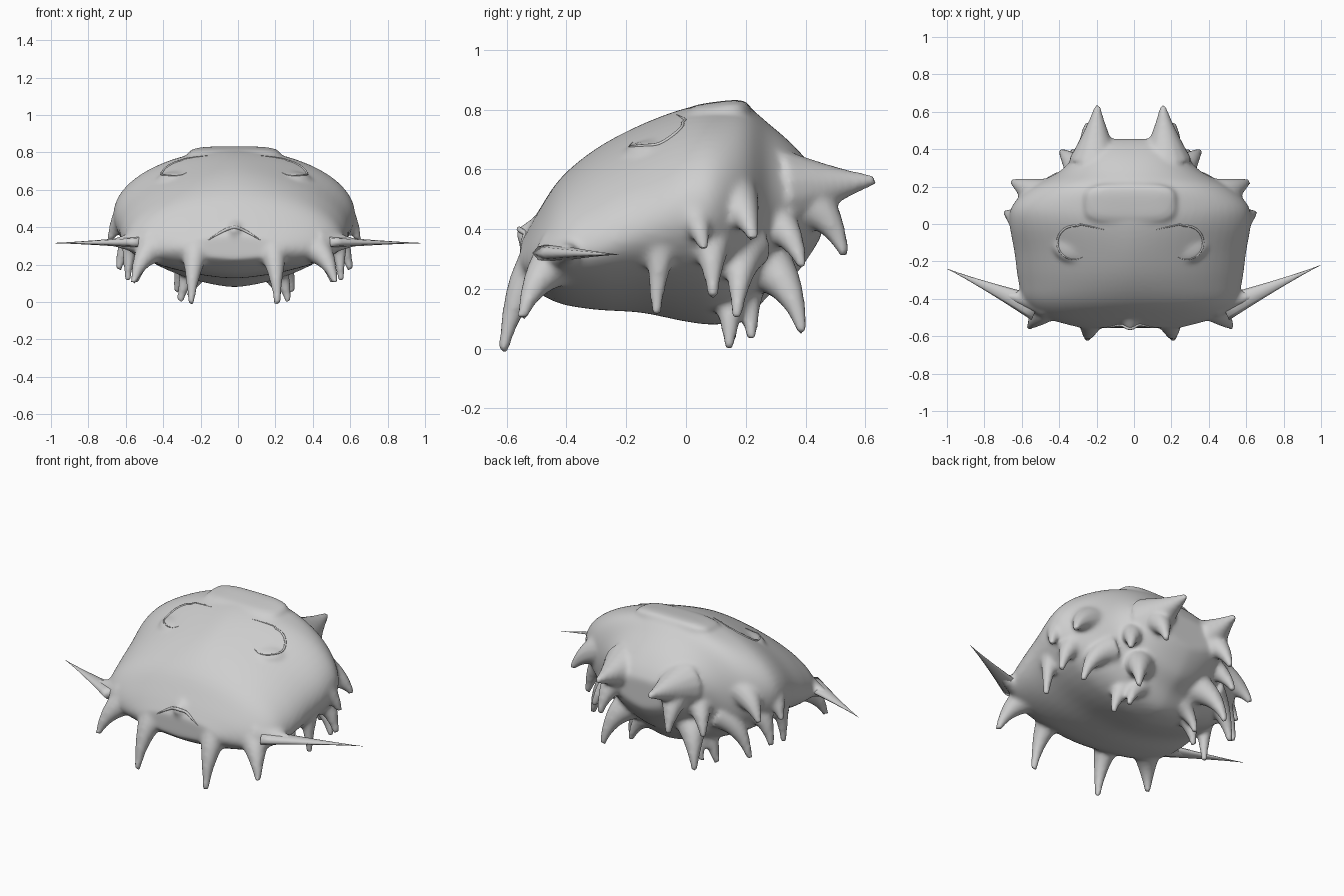
import bpy, bmesh, math
from mathutils import Vector, Matrix
from mathutils.bvhtree import BVHTree

if "Cube" in bpy.data.objects:
    bpy.data.objects.remove(bpy.data.objects["Cube"])

OFF = -0.02   # the body sits slightly left of centre
mat = bpy.data.materials.new("light_grey")
mat.diffuse_color = (0.62, 0.62, 0.62, 1)
mat.use_nodes = True
mat.node_tree.nodes["Principled BSDF"].inputs["Base Color"].default_value = mat.diffuse_color


def add_object(name, data):
    ob = bpy.data.objects.new(name, data)
    bpy.context.collection.objects.link(ob)
    data.materials.append(mat)
    return ob


def skin(bm, rings):
    vs = [[bm.verts.new(p) for p in r] for r in rings]
    n = len(vs[0])
    for a, b in zip(vs, vs[1:]):
        for i in range(n):
            bm.faces.new((a[i], a[(i + 1) % n], b[(i + 1) % n], b[i]))
    bm.faces.new(vs[0][::-1])
    bm.faces.new(vs[-1])


def spike(bm, base, tip, r, bend=0.4, flat=1.0, sides=14, tipr=0.018, power=1.25):
    base, tip = Vector(base), Vector(tip)
    mid = (base + tip) / 2
    ctrl = mid.lerp(Vector((tip.x, tip.y, base.z)), bend)
    rings = []
    for k in range(11):
        t = k / 10
        p = base * (1 - t) ** 2 + ctrl * 2 * t * (1 - t) + tip * t * t
        d = ((ctrl - base) * (1 - t) + (tip - ctrl) * t).normalized()
        u = d.cross(Vector((0, 1, 0) if abs(d.y) < 0.8 else (1, 0, 0))).normalized()
        w = d.cross(u)
        rad = tipr + (r - tipr) * (1 - t) ** power
        rings.append([p + rad * (math.cos(a) * u * flat + math.sin(a) * w)
                      for a in (2 * math.pi * i / sides for i in range(sides))])
    skin(bm, rings)


def catmull(a, b, c, d, t):
    return [0.5 * (2 * q + (r - p) * t + (2 * p - 5 * q + 4 * r - s) * t * t
                   + (3 * q - p - 3 * r + s) * t ** 3) for p, q, r, s in zip(a, b, c, d)]


# domed shell: y, half width, top, bottom, height of widest point, roof sharpness
stations = [
    (-0.555, 0.27, 0.35, 0.23, 0.29, 1.0), (-0.50, 0.46, 0.45, 0.19, 0.29, 1.0),
    (-0.42, 0.565, 0.57, 0.15, 0.31, 1.1), (-0.30, 0.60, 0.67, 0.13, 0.34, 1.2),
    (-0.15, 0.62, 0.75, 0.12, 0.40, 1.25), (0.0, 0.645, 0.805, 0.09, 0.46, 1.15),
    (0.10, 0.63, 0.815, 0.08, 0.48, 1.05), (0.20, 0.53, 0.81, 0.10, 0.49, 1.0),
    (0.28, 0.38, 0.75, 0.18, 0.49, 1.0), (0.36, 0.30, 0.68, 0.24, 0.49, 0.9),
    (0.42, 0.25, 0.61, 0.32, 0.48, 0.8), (0.455, 0.18, 0.55, 0.38, 0.48, 0.8)]
bm = bmesh.new()
rings = []
S = [stations[0]] + stations + [stations[-1]]
for i in range(len(stations) - 1):
    steps = 4 if i < len(stations) - 2 else 5
    for k in range(steps):
        y, w, top, bot, mid, roof = catmull(*S[i:i + 4], k / 4)
        ring = []
        for j in range(64):
            a = 2 * math.pi * j / 64
            c, s = math.cos(a), math.sin(a)
            e = roof if s >= 0 else 1.3
            z = mid + (top - mid) * s if s >= 0 else mid + (mid - bot) * s
            ring.append((math.copysign(abs(c) ** e, c) * w + OFF, y, z))
        rings.append(ring)
skin(bm, rings)


def soft_box(bm, loc, size, tilt, p=0.55):
    vs = bmesh.ops.create_uvsphere(bm, u_segments=32, v_segments=16, radius=1)["verts"]
    for v in vs:
        v.co = [math.copysign(abs(q) ** p, q) * h for q, h in zip(v.co, size)]
        v.co = Matrix.Rotation(math.radians(tilt), 3, 'X') @ v.co + Vector(loc)


# forehead plate
soft_box(bm, (OFF, 0.11, 0.775), (0.25, 0.11, 0.052), 7)

# blended spikes: base, tip, radius, bend (mirrored)
spikes = [
    ((0.20, -0.46, 0.30), (0.23, -0.612, -0.012), 0.095, 0.5),    # front tusks
    ((0.43, -0.43, 0.29), (0.54, -0.55, 0.10), 0.09, 0.4),        # front corners
    ((0.45, -0.42, 0.32), (0.68, -0.38, 0.318), 0.085, 0.0),      # spine sockets
    ((0.53, -0.06, 0.42), (0.57, -0.10, 0.11), 0.09, 0.6),        # flank
    ((0.55, 0.00, 0.48), (0.665, 0.06, 0.33), 0.09, 0.4),
    ((0.50, 0.08, 0.38), (0.62, 0.09, 0.17), 0.09, 0.5),
    ((0.47, 0.15, 0.50), (0.63, 0.225, 0.365), 0.10, 0.4),
    ((0.36, 0.20, 0.34), (0.53, 0.17, 0.10), 0.09, 0.5),
    ((0.20, 0.15, 0.20), (0.29, 0.145, 0.0), 0.08, 0.4),          # underside
    ((0.15, 0.20, 0.18), (0.24, 0.22, 0.03), 0.06, 0.4),
    ((0.20, 0.26, 0.28), (0.31, 0.39, 0.05), 0.10, 0.5),          # rear
    ((0.28, 0.30, 0.42), (0.37, 0.39, 0.27), 0.075, 0.4),
    ((0.19, 0.38, 0.50), (0.23, 0.53, 0.31), 0.10, 0.5),
    ((0.19, 0.34, 0.53), (0.175, 0.635, 0.565), 0.14, 0.0)]       # rear horns
for s in (-1, 1):
    for b, t, r, bend in spikes:
        spike(bm, (s * b[0] + OFF, b[1], b[2]), (s * t[0] + OFF, t[1], t[2]), r, bend)
    # bulging eyelid
    bmesh.ops.create_uvsphere(bm, u_segments=20, v_segments=12, radius=1,
                              matrix=Matrix.Translation((s * 0.30 + OFF, -0.10, 0.65))
                              @ Matrix.Diagonal((0.12, 0.11, 0.05, 1)))
# snout bump above the mouth
spike(bm, (OFF, -0.42, 0.40), (OFF, -0.565, 0.375), 0.08, 0.0, power=0.7, tipr=0.02)

bmesh.ops.recalc_face_normals(bm, faces=bm.faces)
me = bpy.data.meshes.new("raw_body")
bm.to_mesh(me)
bm.free()
body = add_object("spiked_shell_body", me)
m = body.modifiers.new("fuse", 'REMESH')
m.mode = 'VOXEL'
m.voxel_size = 0.012
m.use_smooth_shade = True
m = body.modifiers.new("soften", 'SMOOTH')
m.factor = 0.5
m.iterations = 11

# bake the fused body so that details can be laid on it
bpy.context.view_layer.update()
dg = bpy.context.evaluated_depsgraph_get()
baked = bpy.data.meshes.new_from_object(body.evaluated_get(dg))
body.modifiers.clear()
body.data = baked
baked.materials.clear()
baked.materials.append(mat)
for p in baked.polygons:
    p.use_smooth = True
    p.material_index = 0
tree = BVHTree.FromPolygons([v.co for v in baked.vertices],
                            [tuple(p.vertices) for p in baked.polygons])


def crease(name, pts, direction, r):
    cu = bpy.data.curves.new(name, 'CURVE')
    cu.dimensions = '3D'
    cu.bevel_depth = r
    cu.bevel_resolution = 2
    hits = []
    for p in pts:
        h = tree.ray_cast(Vector(p), Vector(direction))[0]
        if h:
            hits.append(h)
    if len(hits) < 2:
        return
    sp = cu.splines.new('POLY')
    sp.points.add(len(hits) - 1)
    for i, (q, h) in enumerate(zip(sp.points, hits)):
        q.co = (*h, 1)
        q.radius = 0.2 + 0.8 * math.sin(math.pi * i / (len(hits) - 1))
    add_object(name, cu)


# curled eyelid folds and the snout fold
for s, side in ((-1, "left"), (1, "right")):
    pts = [(s * (0.14 + 0.018 * i) + OFF, -0.03 + 0.004 * i, 2) for i in range(8)]
    pts += [(s * (0.30 + 0.09 * math.cos(a)) + OFF, -0.10 + 0.09 * math.sin(a), 2)
            for a in (math.radians(100 - 11 * i) for i in range(21))]
    crease(side + "_eyelid_fold", pts, (0, 0, -1), 0.006)
crease("snout_fold", [(0.14 * t + OFF, -2, 0.40 - 0.07 * abs(t) ** 1.4)
                      for t in (i / 10 for i in range(-10, 11))], (0, 1, 0), 0.009)

# long thin side spines
for s, side, ty in ((-1, "left", -0.24), (1, "right", -0.22)):
    bm = bmesh.new()
    spike(bm, (s * 0.50 + OFF, -0.45, 0.32), (s * 0.998, ty, 0.315),
          0.07, 0.0, flat=0.45, sides=8, tipr=0.001, power=1.3)
    bmesh.ops.recalc_face_normals(bm, faces=bm.faces)
    me = bpy.data.meshes.new(side + "_side_spine")
    bm.to_mesh(me)
    bm.free()
    for p in me.polygons:
        p.use_smooth = True
    add_object(side + "_side_spine", me)
